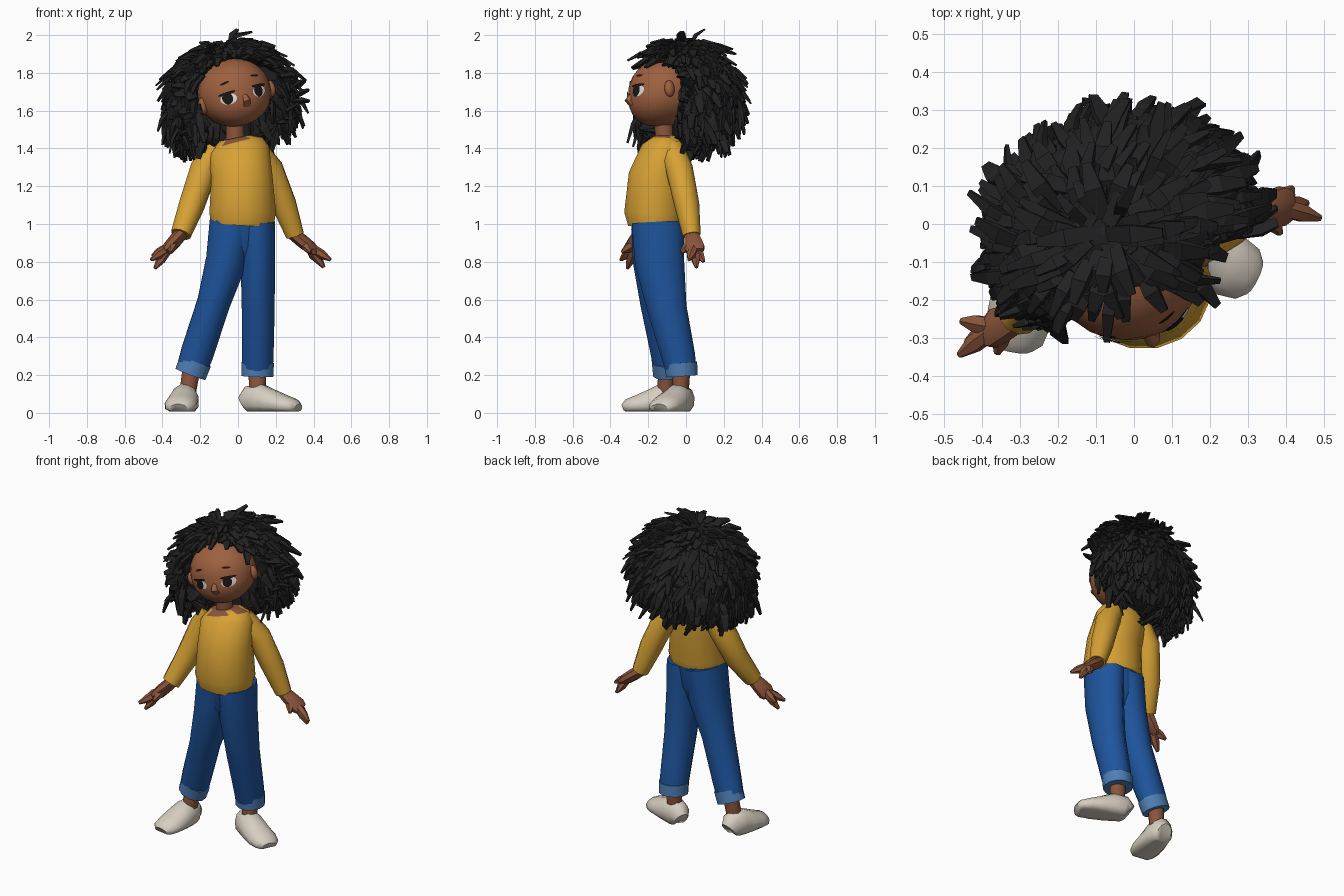
import bpy, bmesh, math, random
from mathutils import Vector, Matrix

if "Cube" in bpy.data.objects:
    bpy.data.objects.remove(bpy.data.objects["Cube"])

random.seed(4)


def material(name, r, g, b):
    m = bpy.data.materials.new(name)
    m.diffuse_color = (r, g, b, 1)
    m.use_nodes = True
    m.node_tree.nodes["Principled BSDF"].inputs["Base Color"].default_value = m.diffuse_color
    return m


SKIN = material("brown_skin", 0.26, 0.092, 0.045)
FACE = material("warm_face_skin", 0.34, 0.118, 0.05)
HAIR = material("black_hair", 0.015, 0.015, 0.016)
SHIRT = material("mustard_shirt", 0.68, 0.36, 0.035)
DENIM = material("blue_denim", 0.013, 0.09, 0.34)
CUFF = material("pale_denim", 0.08, 0.21, 0.46)
SHOE = material("cream_shoe", 0.68, 0.62, 0.53)
WHITE = material("eye_white", 0.75, 0.72, 0.68)
DARK = material("eye_dark", 0.01, 0.008, 0.008)


def finish(name, bm, mats, smooth=48):
    bmesh.ops.recalc_face_normals(bm, faces=bm.faces[:])
    me = bpy.data.meshes.new(name)
    bm.to_mesh(me)
    bm.free()
    for m in mats:
        me.materials.append(m)
    if smooth:
        for p in me.polygons:
            p.use_smooth = True
        me.set_sharp_from_angle(angle=math.radians(smooth))
    ob = bpy.data.objects.new(name, me)
    bpy.context.collection.objects.link(ob)
    return ob


def add_tube(bm, pts, sides, side):
    """Loft ellipses (x, y, z, radius along side, other radius) along a path."""
    rings = []
    c = [Vector(p[:3]) for p in pts]
    for i, p in enumerate(pts):
        t = (c[min(i + 1, len(c) - 1)] - c[max(i - 1, 0)]).normalized()
        a = (side - t * side.dot(t)).normalized()
        b = t.cross(a)
        rings.append([bm.verts.new(c[i] + a * p[3] * math.cos(k) + b * p[4] * math.sin(k))
                      for k in (2 * math.pi * (j + 0.5) / sides for j in range(sides))])
    for r, s in zip(rings, rings[1:]):
        for j in range(sides):
            k = (j + 1) % sides
            bm.faces.new((r[j], r[k], s[k], s[j]))
    bm.faces.new(rings[0])
    bm.faces.new(rings[-1])


def tube(name, pts, mat, sides=10, side=(1, 0, 0), smooth=48):
    bm = bmesh.new()
    add_tube(bm, pts, sides, Vector(side))
    return finish(name, bm, [mat], smooth)


# Shirt body, with a scooped neckline in skin colour
shirt = tube("shirt_body", [(.022, -.16, 1.005, .17, .15), (.025, -.165, 1.06, .18, .165),
                            (.02, -.155, 1.25, .165, .152), (.005, -.115, 1.38, .165, .128),
                            (-.008, -.105, 1.42, .145, .105), (-.015, -.105, 1.455, .085, .08)], SHIRT, 16)
shirt.data.materials.append(SKIN)
for f in shirt.data.polygons:
    if f.center.z > 1.425 and (abs(f.normal.z) > .95 or (f.center.y < -.16 and abs(f.center.x + .015) < .05)):
        f.material_index = 1
tube("neck", [(-.015, -.11, 1.38, .06, .055), (-.015, -.115, 1.48, .05, .05), (-.015, -.12, 1.6, .05, .05)], SKIN)

# Trousers, turned-up cuffs and ankles
tube("hips", [(.022, -.15, 1.012, .17, .135), (.022, -.145, .88, .15, .115), (.022, -.14, .79, .06, .08)], DENIM, 14)
LEGS = {
    "left": [(.1, -.15, 1.01, .1, .142), (.105, -.14, .8, .094, .135), (.107, -.1, .55, .09, .108),
             (.105, -.04, .3, .086, .092), (.103, -.022, .21, .083, .083)],
    "right": [(-.025, -.15, 1.01, .13, .145), (-.063, -.15, .8, .112, .135), (-.13, -.14, .58, .09, .105),
              (-.215, -.11, .32, .09, .08), (-.248, -.1, .22, .083, .073)]}
for s, leg in LEGS.items():
    tube(s + "_trouser_leg", leg, DENIM, 12)
    x, y, z, a, b = leg[-1]
    px = (leg[-2][0] - x) * .7
    tube(s + "_cuff", [(x - px * .15, y, z - .015, a + .004, b + .004),
                       (x + px, y - .005, z + .055, a + .006, b + .006)], CUFF, 12)
    tube(s + "_ankle", [(x + px * .1, y, z + .02, .05, .045), (x - px * .9, y - .01, .09, .045, .045)], SKIN)


# Shoes: sections of (distance from heel, half width, top height)
def shoe(name, heel, toe):
    heel, toe = Vector(heel), Vector(toe)
    d = toe - heel
    prof = [(0, .045, .1), (.08, .068, .145), (.3, .078, .155), (.5, .086, .125), (.75, .088, .095),
            (.93, .075, .075), (1, .05, .05)]
    pts = []
    for t, w, h in prof:
        c = heel + d * t
        pts.append((c.x, c.y, h * .4, w, h * .6))
    ob = tube(name, pts, SHOE, 12, (-d.y, d.x, 0), 50)
    for v in ob.data.vertices:
        v.co.z = max(v.co.z, .008)


shoe("left_shoe", (.04, -.005, 0), (.315, -.14, 0))
shoe("right_shoe", (-.27, -.05, 0), (-.315, -.325, 0))

# Sleeves and hands: palm, three fingers and a thumb
ARMS = {
    "left": ([(.09, -.08, 1.4, .06, .07), (.17, -.035, 1.29, .072, .072), (.245, .005, 1.1, .068, .066),
              (.302, .03, .94, .05, .048)], (.39, .047, .87),
             [(.49, .015, .81), (.455, .055, .77), (.415, .095, .8), (.385, -.025, .85)]),
    "right": ([(-.12, -.09, 1.4, .06, .07), (-.18, -.1, 1.29, .076, .08), (-.245, -.16, 1.1, .07, .072),
               (-.303, -.245, .945, .055, .052)], (-.37, -.275, .87),
              [(-.46, -.345, .81), (-.44, -.31, .765), (-.455, -.255, .83), (-.36, -.34, .85)])}
for s, (arm, palm, tips) in ARMS.items():
    tube(s + "_sleeve", arm, SHIRT)
    wrist, palm = Vector(arm[-1][:3]), Vector(palm)
    bm = bmesh.new()
    add_tube(bm, [(*wrist.lerp(palm, -.2), .034, .036), (*wrist.lerp(palm, .45), .036, .048),
                  (*palm, .032, .056), (*wrist.lerp(palm, 1.25), .022, .045)], 8, Vector((1, 0, 0)))
    for i, tip in enumerate(tips):
        root = palm.lerp(wrist, .5 if i == 3 else .1)
        add_tube(bm, [(*root.lerp(Vector(tip), u), r, r) for u, r in ((0, .026), (.6, .025), (1, .009))],
                 6, Vector((0, 1, 0)))
    finish(s + "_hand", bm, [SKIN])

# Head frame: turned and tilted; local x = side, -y = forward, z = up
HEAD = (Matrix.Translation((-.02, -.12, 1.695)) @ Matrix.Rotation(math.radians(17), 4, 'Z')
        @ Matrix.Rotation(math.radians(-14), 4, 'Y'))
RX, RY, RZ = .195, .185, .18


def chin(w):
    return .2 * max(0, -w)


def face_y(u, w):
    return -RY * math.sqrt(max(0, 1 - (u / RX) ** 2 - (w / RZ) ** 2)) - chin(w)


bm = bmesh.new()
bmesh.ops.create_uvsphere(bm, u_segments=24, v_segments=16, radius=1)
for v in bm.verts:
    front = max(0, -v.co.y)
    v.co = Vector((v.co.x * RX, v.co.y * RY, v.co.z * RZ))
    v.co.y -= chin(v.co.z) * min(1, front * 3)
bm.transform(HEAD)
finish("head", bm, [FACE])
bm = bmesh.new()
add_tube(bm, [(0, -.165, .0, .012, .01), (0, -.2, -.045, .02, .018), (0, -.18, -.07, .022, .012)],
         6, Vector((1, 0, 0)))
bm.transform(HEAD)
finish("nose", bm, [FACE], 65)


# Face plates follow the curve of the head
def plate(name, u, w, ru, rw, lift, mat, tilt=0):
    bm = bmesh.new()
    rings = []
    for f in (.02, .5, 1):
        ring = []
        for k in range(16):
            a = 2 * math.pi * k / 16
            du, dw = f * ru * math.cos(a), f * rw * math.sin(a)
            x, z = u + du, w + dw + tilt * du
            ring.append(bm.verts.new((x, face_y(x, z) - lift, z)))
        rings.append(ring)
    bm.faces.new(rings[0])
    for r, s in zip(rings, rings[1:]):
        for k in range(16):
            bm.faces.new((r[k - 1], r[k], s[k], s[k - 1]))
    bm.transform(HEAD)
    finish(name, bm, [mat])


for s, n in ((1, "left"), (-1, "right")):
    plate(n + "_eye_white", s * .087, -.012, .041, .03, .004, WHITE)
    plate(n + "_iris", s * .087 - .006, -.008, .026, .032, .007, DARK)
    plate(n + "_upper_lash", s * .09, .018, .044, .008, .008, DARK, -s * .1)
    plate(n + "_eyebrow", s * .085, .073, .024, .006, .005, DARK, -s * .2)
    bm = bmesh.new()
    bmesh.ops.create_uvsphere(bm, u_segments=10, v_segments=6, radius=1)
    bm.transform(HEAD @ Matrix.Translation((s * .193, -.025, -.025)) @ Matrix.Rotation(s * .4, 4, 'Z')
                 @ Matrix.Diagonal((.024, .03, .045, 1)))
    finish(n + "_ear", bm, [FACE])


# Hair: a rounded, bottom-heavy mass opened around the face, covered in chunky locks
def in_face(p):
    u, v, w = p.x, -p.y, p.z
    return ((abs(u) < .21 and v > -.02 and w < .18 - 2.0 * u * u) or (w < .08 and v > (.0 if u > 0 else .08))
            or v > .185)


CENTRE, SIZE = Vector((.0, .105, -.015)), Vector((.335, .27, .28))


def hair_point(d, k=1.0):
    low = min(1, max(0, .15 - d.z) * 2)
    wide = 1 + .17 * low - .12 * max(0, d.z) * (1.3 if d.x > 0 else .6)
    p = CENTRE + Vector((d.x * SIZE.x * wide, d.y * SIZE.y * wide, d.z * SIZE.z)) * k
    p.x += .2 * max(0, p.z - .1)    # crown sits back over the tilted head
    return p


bm = bmesh.new()
bmesh.ops.create_icosphere(bm, subdivisions=4, radius=1)
for v in bm.verts:
    v.co = hair_point(v.co.normalized(), random.uniform(.9, .98))
    if in_face(v.co):
        v.co.y = max(v.co.y, .04)
bm.transform(HEAD)
finish("hair_mass", bm, [HAIR], 0)

bm = bmesh.new()
COUNT, DOWN = 900, Vector((0, 0, -1))
for i in range(COUNT):
    z = 1 - 1.85 * (i + .5) / COUNT
    a = i * 2.39996
    r = math.sqrt(1 - z * z)
    d = Vector((r * math.cos(a), r * math.sin(a), z))
    base = hair_point(d, random.uniform(.88, .96))
    if in_face(base):
        if base.z > .0 or abs(base.x) < .08:
            continue
        base.y = .05                # locks hanging beside the neck
    fall = (DOWN - d * DOWN.dot(d)).normalized()
    jitter = Vector([random.uniform(-.5, .5) for _ in range(3)])
    length = random.uniform(.09, .17)
    swept = Vector((.8 if d.x > 0 else -.8, .25, .1))
    for way, size in ((fall * .85 + d * .4, 1), (swept + d * .2, .6)):
        way = (way + jitter * size).normalized()
        mid = base + way * length * size * .55
        tip = mid + (way + DOWN * .4 * size - d * .15).normalized() * length * size * .5
        if not (in_face(mid) or in_face(tip) or (HEAD @ tip).z < 1.32):
            wd = random.uniform(.02, .036)
            add_tube(bm, [(*base, wd * .8, .008), (*mid, wd, .014), (*tip, wd * .5, .006)], 4,
                     d.cross(way) + jitter * .4)
            break
bm.transform(HEAD)
# Loose locks falling beside the cheek
for x, y, z in ((-.21, -.23, 1.62), (-.25, -.2, 1.6), (-.28, -.17, 1.63)):
    add_tube(bm, [(x, y, z, .02, .012), (x + .01, y - .05, z - .09, .03, .016), (x + .03, y - .08, z - .19, .012, .008)],
             4, Vector((1, 0, 0)))
finish("hair_locks", bm, [HAIR], 0)
